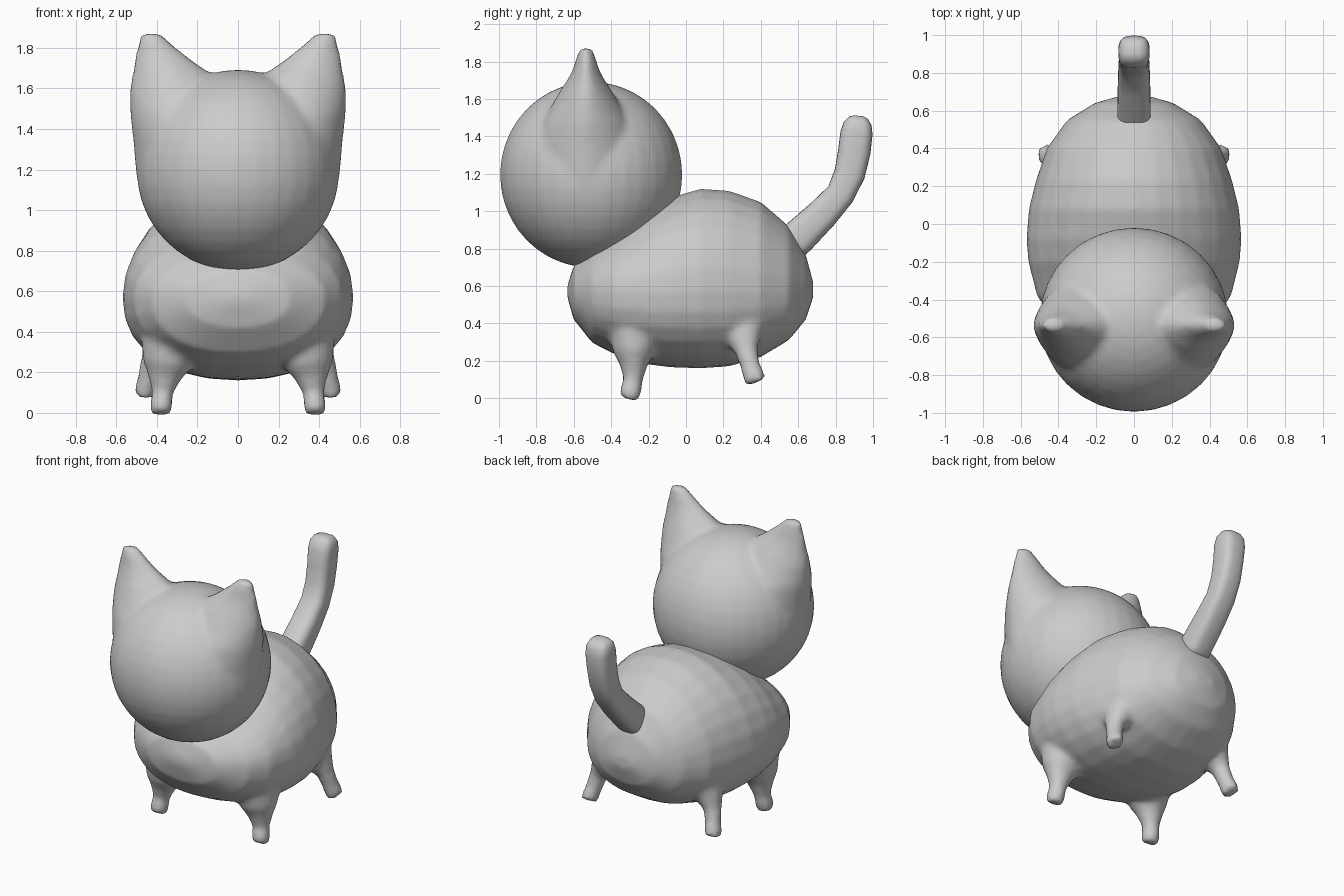
import bpy, bmesh, math
from mathutils import Vector, Matrix

N = 28


def skin(bm, rings):
    """Bridge a list of point rings into a closed, capped shell."""
    loops = [[bm.verts.new(p) for p in ring] for ring in rings]
    n = len(rings[0])
    for a, b in zip(loops, loops[1:]):
        for i in range(n):
            j = (i + 1) % n
            bm.faces.new((a[i], a[j], b[j], b[i]))
    bm.faces.new(loops[0][::-1])
    bm.faces.new(loops[-1])


def sup(angle, e):
    """Point on a unit superellipse."""
    c, s = math.cos(angle), math.sin(angle)
    return (math.copysign(abs(c) ** (2 / e), c), math.copysign(abs(s) ** (2 / e), s))


def tube(bm, path, e=2.0, side=1):
    """Sweep along (x, y, z, half_width, half_depth)."""
    pts = [Vector((side * p[0], p[1], p[2])) for p in path]
    rings = []
    for k, p in enumerate(path):
        t = (pts[min(k + 1, len(pts) - 1)] - pts[max(k - 1, 0)]).normalized()
        v = t.cross(Vector((1, 0, 0))).normalized()
        u = v.cross(t)
        ring = []
        for i in range(N):
            c, s = sup(2 * math.pi * i / N, e)
            ring.append(pts[k] + u * c * p[3] + v * s * p[4])
        rings.append(ring)
    skin(bm, rings)


def finish(bm, name, voxel=0.0, smooth=0):
    bmesh.ops.recalc_face_normals(bm, faces=bm.faces)
    me = bpy.data.meshes.new(name)
    bm.to_mesh(me)
    bm.free()
    me.polygons.foreach_set("use_smooth", [True] * len(me.polygons))
    ob = bpy.data.objects.new(name, me)
    bpy.context.collection.objects.link(ob)
    if voxel:
        m = ob.modifiers.new("blend", 'REMESH')
        m.mode = 'VOXEL'
        m.voxel_size = voxel
        m.use_smooth_shade = True
        m = ob.modifiers.new("soften", 'SMOOTH')
        m.factor = 0.5
        m.iterations = smooth
    return ob


# Body: cross-sections along y (y, bottom z, top z, half width)
bm = bmesh.new()
sections = [(-0.635, 0.54, 0.60, 0.06), (-0.60, 0.42, 0.71, 0.26), (-0.50, 0.295, 0.80, 0.43),
            (-0.38, 0.235, 0.89, 0.515), (-0.20, 0.18, 1.02, 0.56), (-0.08, 0.165, 1.075, 0.57),
            (0.08, 0.16, 1.12, 0.557), (0.23, 0.17, 1.11, 0.52), (0.40, 0.22, 1.05, 0.462),
            (0.55, 0.31, 0.92, 0.355), (0.64, 0.42, 0.77, 0.21), (0.68, 0.54, 0.62, 0.07)]
rings = []
for y, lo, hi, w in sections:
    ring = []
    for i in range(N):
        a = 2 * math.pi * i / N
        c, s = sup(a, 2.0 if a < math.pi else 2.25)
        ring.append((w * c, y, 0.57 + s * ((hi - 0.57) if s > 0 else (0.57 - lo))))
    rings.append(ring)
skin(bm, rings)

# Legs, blended into the body
front_leg = [(0.38, -0.308, -0.004, 0.05, 0.05), (0.38, -0.298, 0.03, 0.056, 0.058),
             (0.372, -0.283, 0.10, 0.052, 0.052), (0.362, -0.28, 0.18, 0.085, 0.075),
             (0.35, -0.28, 0.24, 0.12, 0.11), (0.33, -0.27, 0.36, 0.15, 0.15)]
back_leg = [(0.462, 0.375, 0.085, 0.045, 0.055), (0.46, 0.365, 0.11, 0.05, 0.06),
            (0.445, 0.345, 0.17, 0.05, 0.052), (0.425, 0.323, 0.25, 0.055, 0.06),
            (0.395, 0.31, 0.31, 0.08, 0.09), (0.35, 0.30, 0.40, 0.11, 0.13)]
for side in (1, -1):
    tube(bm, front_leg, side=side)
    tube(bm, back_leg, side=side)
finish(bm, "body_with_legs", 0.02, 4)

# Head sphere
bm = bmesh.new()
bmesh.ops.create_uvsphere(bm, u_segments=32, v_segments=20, radius=1.0,
                          matrix=Matrix.Translation((0, -0.507, 1.195))
                          @ Matrix.Diagonal((0.50, 0.488, 0.497, 1)))

# Ears, blended into the head (z, inner x, outer x, half depth)
ear = [(1.10, 0.12, 0.49, 0.20), (1.22, 0.10, 0.507, 0.24), (1.35, 0.08, 0.517, 0.26),
       (1.47, 0.05, 0.532, 0.235), (1.59, 0.05, 0.535, 0.17), (1.665, 0.12, 0.522, 0.125),
       (1.71, 0.185, 0.515, 0.095), (1.76, 0.255, 0.507, 0.07), (1.82, 0.325, 0.492, 0.052),
       (1.86, 0.37, 0.482, 0.038), (1.872, 0.385, 0.47, 0.025)]
for side in (1, -1):
    rings = []
    for z, x0, x1, d in ear:
        ring = []
        for i in range(N):
            c, s = sup(2 * math.pi * i / N, 1.7)
            ring.append((side * ((x0 + x1) / 2 + c * (x1 - x0) / 2), -0.535 + s * d, z))
        rings.append(ring)
    skin(bm, rings)
finish(bm, "head_with_ears", 0.02, 5)

# Tail
bm = bmesh.new()
tube(bm, [(0, 0.52, 0.785, 0.088, 0.09), (0, 0.60, 0.86, 0.088, 0.095), (0, 0.73, 0.985, 0.086, 0.085),
          (0, 0.825, 1.09, 0.083, 0.077), (0, 0.875, 1.20, 0.08, 0.083), (0, 0.90, 1.32, 0.08, 0.087),
          (0, 0.912, 1.42, 0.083, 0.086), (0, 0.918, 1.47, 0.078, 0.074),
          (0, 0.922, 1.50, 0.06, 0.05), (0, 0.923, 1.51, 0.03, 0.025)], e=3.0)
finish(bm, "tail")
